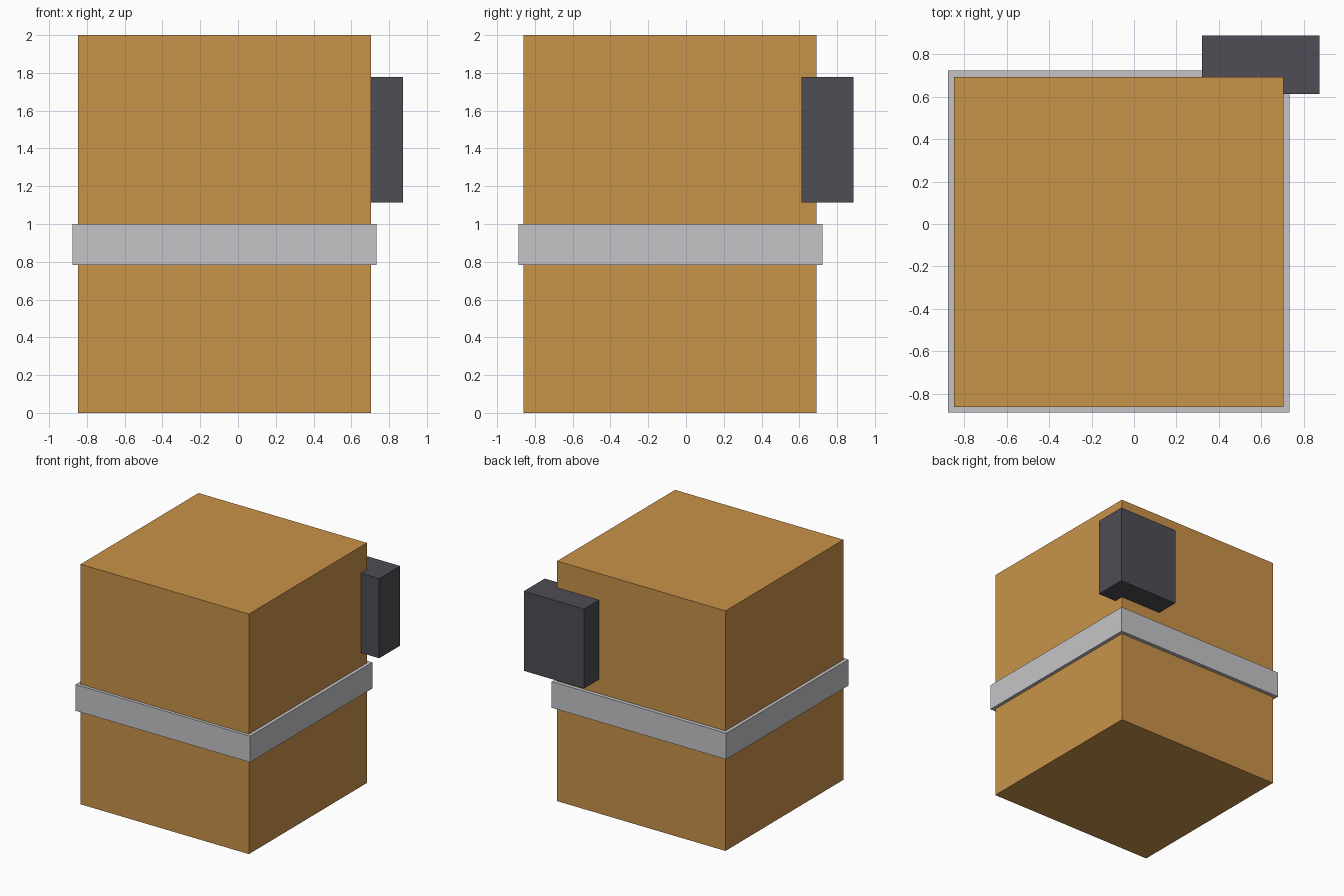
import bpy
from mathutils import Vector

if "Cube" in bpy.data.objects:
    bpy.data.objects.remove(bpy.data.objects["Cube"], do_unlink=True)


def material(name, rgb):
    mat = bpy.data.materials.new(name)
    mat.use_nodes = True
    color = (*rgb, 1.0)
    mat.diffuse_color = color
    bsdf = next(n for n in mat.node_tree.nodes if n.type == "BSDF_PRINCIPLED")
    bsdf.inputs["Base Color"].default_value = color
    return mat


def box(name, low, high, mat):
    low, high = Vector(low), Vector(high)
    bpy.ops.mesh.primitive_cube_add(size=1, location=(low + high) / 2)
    obj = bpy.context.object
    obj.name = name
    obj.scale = high - low
    bpy.ops.object.transform_apply(location=False, rotation=False, scale=True)
    obj.data.materials.append(mat)
    return obj


tan = material("warm_tan", (0.584, 0.292, 0.067))
silver = material("silver_grey", (0.558, 0.558, 0.584))
charcoal = material("charcoal", (0.076, 0.074, 0.091))

# Main block
box("body", (-0.848, -0.861, 0), (0.704, 0.691, 2), tan)

# Slightly wider belt around the middle
box("band", (-0.876, -0.887, 0.782), (0.732, 0.722, 1.0), silver)

# Upright block set over the back left corner
box("corner_block", (0.32, 0.611, 1.115), (0.874, 0.887, 1.778), charcoal)
